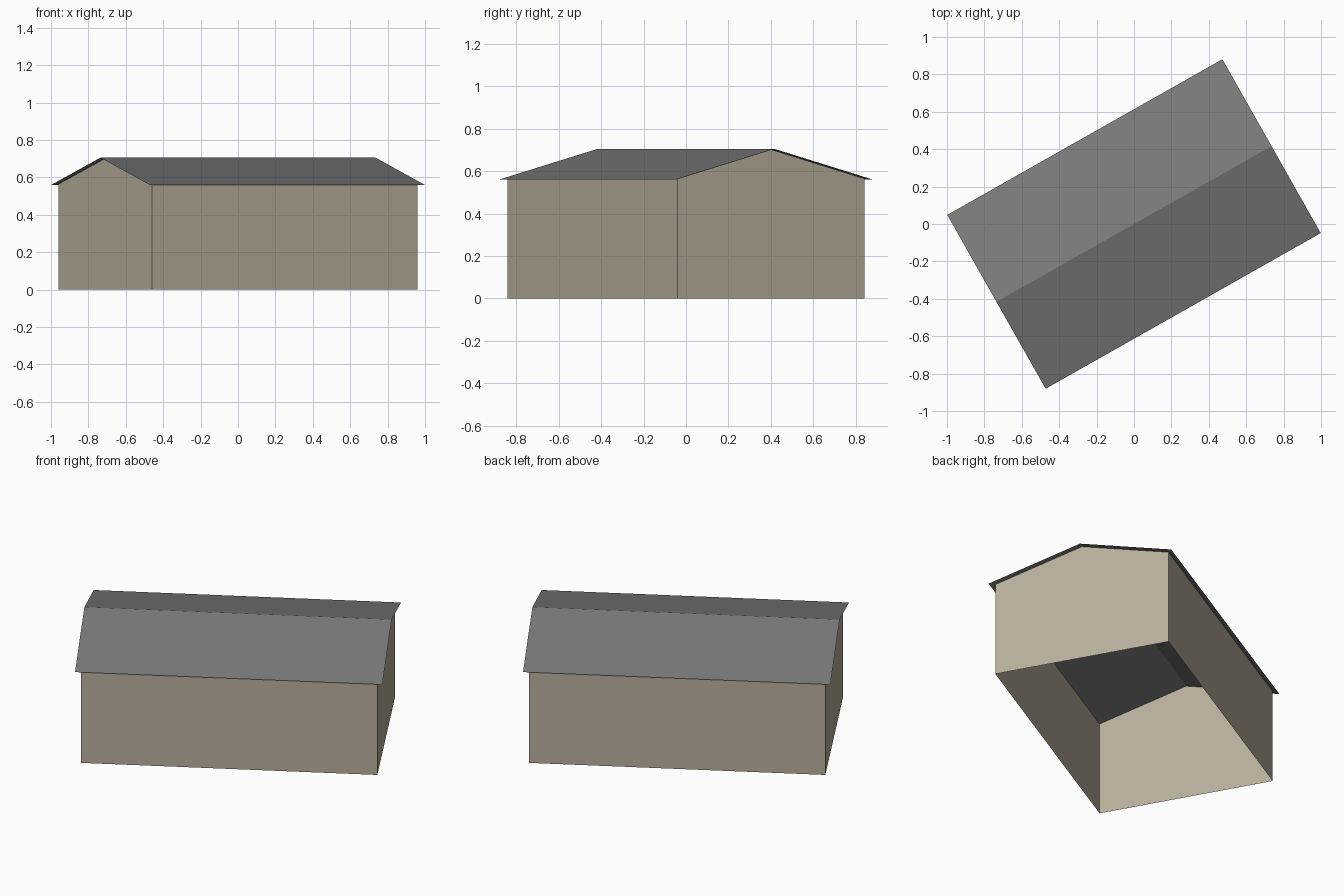
import bpy
import bmesh
import math

cube = bpy.data.objects.get("Cube")
if cube:
    bpy.data.objects.remove(cube, do_unlink=True)

TURN = math.radians(29.5)          # the building stands at an angle
WALL_X, WALL_Y = 0.815, 0.506      # half sizes of the wall shell
ROOF_X, ROOF_Y = 0.845, 0.534      # half sizes of the roof
EAVE_Z, RIDGE_Z = 0.56, 0.705


def make_material(name, colour):
    mat = bpy.data.materials.new(name)
    mat.use_nodes = True
    mat.diffuse_color = colour
    mat.node_tree.nodes["Principled BSDF"].inputs["Base Color"].default_value = colour
    return mat


def make_part(name, faces, mat):
    """Build an object from outward-wound polygons, welding shared corners."""
    bm = bmesh.new()
    for points in faces:
        bm.faces.new([bm.verts.new(p) for p in points])
    bmesh.ops.remove_doubles(bm, verts=bm.verts, dist=0.0001)
    mesh = bpy.data.meshes.new(name)
    bm.to_mesh(mesh)
    bm.free()
    mesh.materials.append(mat)
    obj = bpy.data.objects.new(name, mesh)
    obj.rotation_euler.z = TURN
    bpy.context.collection.objects.link(obj)
    return obj


def roof_height(y):
    return RIDGE_Z - (RIDGE_Z - EAVE_Z) * abs(y) / ROOF_Y


plaster = make_material("beige plaster", (0.477, 0.434, 0.33, 1))
slate = make_material("grey slate", (0.196, 0.196, 0.196, 1))

# Walls: open shell with two long sides and two gable ends, just under the roof
GAP = 0.003
wall_top = roof_height(WALL_Y) - GAP
walls = []
for s in (-1, 1):
    x, y = s * WALL_X, s * WALL_Y
    walls.append([(-x, y, 0), (-x, y, wall_top), (x, y, wall_top), (x, y, 0)])
    walls.append([(x, -y, 0), (x, y, 0), (x, y, wall_top),
                  (x, 0, RIDGE_Z - GAP), (x, -y, wall_top)])
make_part("walls", walls, plaster)

# Roof: two thin slopes meeting at the ridge, overhanging all round
slopes = []
for s in (-1, 1):
    x, y = s * ROOF_X, s * ROOF_Y
    slopes.append([(x, y, EAVE_Z), (-x, y, EAVE_Z), (-x, 0, RIDGE_Z), (x, 0, RIDGE_Z)])
make_part("gable_roof", slopes, slate)
